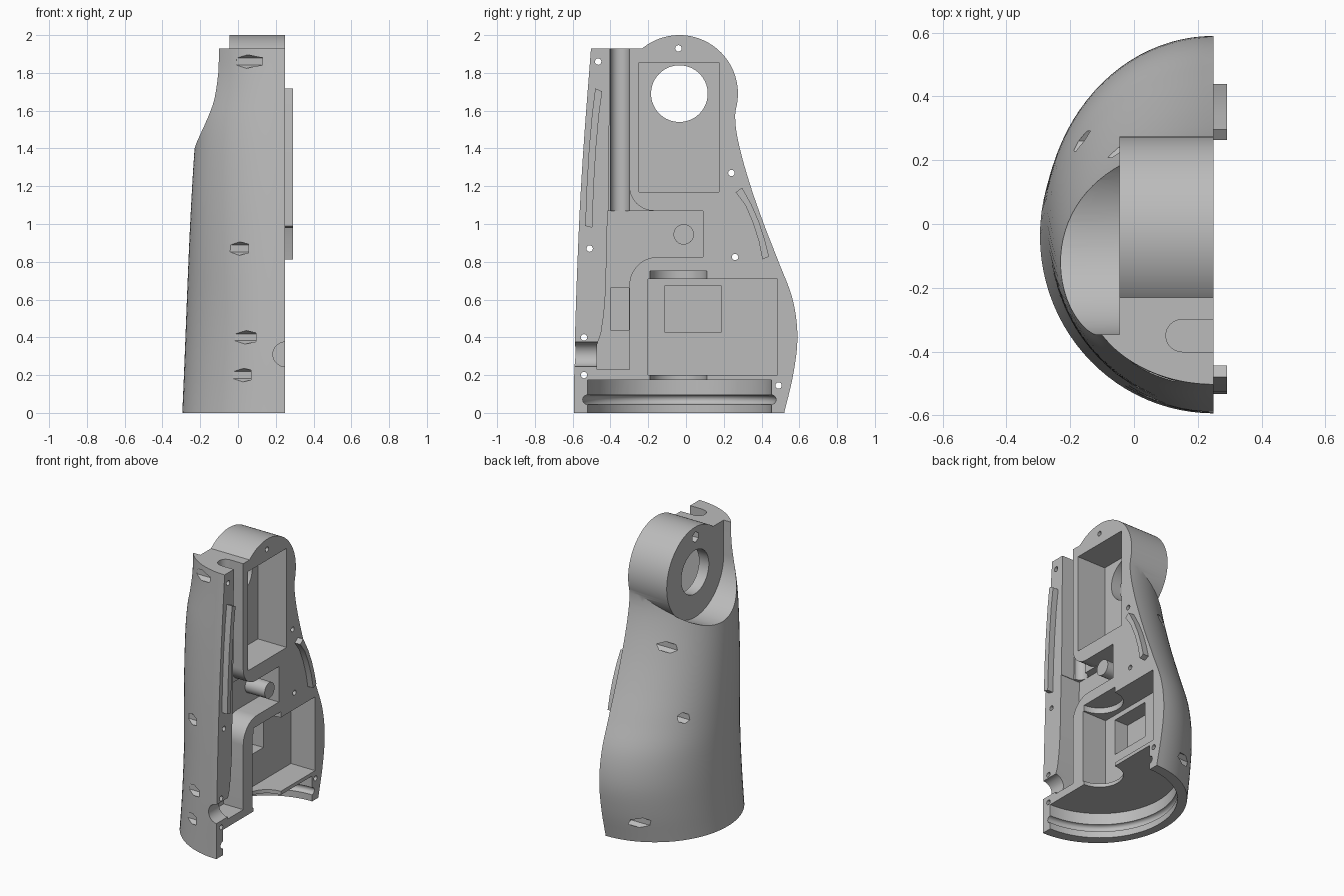
import bpy, bmesh
from math import sin, cos, pi, radians

if "Cube" in bpy.data.objects:
    bpy.data.objects.remove(bpy.data.objects["Cube"])

grey = bpy.data.materials.new("plain_grey")
grey.use_nodes = True
grey.diffuse_color = (0.5, 0.5, 0.5, 1)
grey.node_tree.nodes["Principled BSDF"].inputs["Base Color"].default_value = (0.5, 0.5, 0.5, 1)

FACE = 0.25          # x of the flat joint face
OUT = 0.32           # cutters end beyond the joint face
EYE = (-0.035, 1.69)  # centre of the upper joint (y, z)


def make(name, bm):
    bmesh.ops.recalc_face_normals(bm, faces=bm.faces)
    mesh = bpy.data.meshes.new(name)
    bm.to_mesh(mesh)
    bm.free()
    mesh.materials.append(grey)
    ob = bpy.data.objects.new(name, mesh)
    bpy.context.collection.objects.link(ob)
    return ob


def prism(name, pts, lo, hi, axis="x"):
    """Extrude a 2D outline from lo to hi along an axis."""
    place = {"x": lambda a, b, t: (t, a, b),
             "y": lambda a, b, t: (a, t, b),
             "z": lambda a, b, t: (a, b, t)}[axis]
    bm = bmesh.new()
    rings = [[bm.verts.new(place(a, b, t)) for a, b in pts] for t in (lo, hi)]
    n = len(pts)
    for ring in rings:
        bm.faces.new(ring)
    for i in range(n):
        j = (i + 1) % n
        bm.faces.new((rings[0][i], rings[0][j], rings[1][j], rings[1][i]))
    return make(name, bm)


def arc(a, b, r, start, end, n=12):
    return [(a + r * cos(radians(start + (end - start) * i / n)),
             b + r * sin(radians(start + (end - start) * i / n))) for i in range(n + 1)]


def circle(a, b, r, n=64):
    return arc(a, b, r, 90, 450, n)[:-1]


def rect(a0, a1, b0, b1):
    return [(a0, b0), (a1, b0), (a1, b1), (a0, b1)]


def curve(keys, z):
    """Smooth interpolation through (z, value) keys."""
    i = max(k for k in range(len(keys) - 1) if keys[k][0] <= z + 1e-6)

    def slope(k):
        p, q = keys[max(k - 1, 0)], keys[min(k + 1, len(keys) - 1)]
        return (q[1] - p[1]) / (q[0] - p[0])
    (z0, v0), (z1, v1) = keys[i], keys[i + 1]
    h = z1 - z0
    t = (z - z0) / h
    return ((2 * t**3 - 3 * t**2 + 1) * v0 + (t**3 - 2 * t**2 + t) * h * slope(i)
            + (3 * t**2 - 2 * t**3) * v1 + (t**3 - t**2) * h * slope(i + 1))


def combine(body, tool, operation="DIFFERENCE"):
    mod = body.modifiers.new("cut", "BOOLEAN")
    mod.operation = operation
    mod.solver = "EXACT"
    mod.object = tool
    bpy.context.view_layer.objects.active = body
    bpy.ops.object.modifier_apply(modifier=mod.name)
    bpy.data.objects.remove(tool)


# Outer shell: half-elliptical sections lofted upward
front = [(0, -0.594), (0.4, -0.588), (1, -0.566), (1.4, -0.543), (1.93, -0.503)]
back = [(0, 0.52), (0.2, 0.567), (0.4, 0.59), (0.6, 0.565), (0.8, 0.49), (1, 0.412),
        (1.2, 0.342), (1.4, 0.285), (1.55, 0.26), (1.69, 0.27), (1.8, 0.245), (1.93, 0.14)]
depth = [(0, 0.545), (1.4, 0.48), (1.93, 0.41)]
bm = bmesh.new()
rings = []
LEVELS = 44
for k in range(LEVELS + 1):
    z = 1.93 * k / LEVELS
    f, b, d = curve(front, z), curve(back, z), curve(depth, z)
    mid, half = (f + b) / 2, (b - f) / 2
    pts = [(OUT, f)] + [(FACE - d * sin(pi * i / 48), mid - half * cos(pi * i / 48))
                        for i in range(49)] + [(OUT, b)]
    rings.append([bm.verts.new((x, y, z)) for x, y in pts])
for lower, upper in zip(rings, rings[1:]):
    for i in range(len(lower)):
        j = (i + 1) % len(lower)
        bm.faces.new((lower[i], lower[j], upper[j], upper[i]))
bm.faces.new(rings[0])
bm.faces.new(rings[-1])
shell = make("half_shell", bm)

# Upper joint boss, its outer recess, and the flat joint face
combine(shell, prism("boss", circle(*EYE, 0.31, 96), -0.1, OUT), "UNION")
combine(shell, prism("recess", arc(*EYE, 0.312, 180, 360, 48) + [(0.277, 2.2), (-0.347, 2.2)],
                     -0.6, -0.045))
combine(shell, prism("trim", rect(-1, 1, -1, 3), FACE, 1))

# Upper pocket and round opening
combine(shell, prism("upper_pocket", rect(-0.25, 0.175, 1.17, 1.855), 0.03, OUT))
combine(shell, prism("eye", circle(*EYE, 0.15), -0.2, OUT))

# Lower pocket with inner window and round relief above and below
combine(shell, prism("lower_pocket", rect(-0.2, 0.485, 0.2, 0.71), 0.065, OUT))
combine(shell, prism("window", rect(-0.11, 0.185, 0.425, 0.675), -0.04, 0.1))
combine(shell, prism("relief", circle(FACE, -0.04, 0.15), 0.15, 0.75, "z"))

# Round base socket with ring groove
combine(shell, prism("socket", circle(FACE, EYE[0], 0.487, 128), -0.1, 0.175, "z"))
bpy.ops.mesh.primitive_torus_add(location=(FACE, EYE[0], 0.07), major_radius=0.487,
                                 minor_radius=0.025, major_segments=128, minor_segments=16)
combine(shell, bpy.context.object)

# Cable channel: side branch, round-floored riser, deep well and front entry
branch = ([(-0.415, 1.07), (0.09, 1.07), (0.09, 0.825)] + arc(-0.15, 0.675, 0.15, 90, 180)
          + [(-0.3, 0.23), (-0.47, 0.23), (-0.47, 0.365), (-0.45, 0.42), (-0.435, 0.52),
             (-0.425, 0.65)])
combine(shell, prism("branch", branch, 0.1, OUT))
riser = ([(-0.4, 2.1), (-0.3, 2.1)] + arc(-0.17, 1.2, 0.13, 180, 270)
         + [(-0.17, 1.0), (-0.412, 1.0)])
combine(shell, prism("riser", riser, 0.15, OUT))
combine(shell, prism("riser_floor", circle(0.15, -0.35, 0.0499, 48), 0.7, 2.1, "z"))
combine(shell, prism("well", rect(-0.4, -0.302, 0.44, 0.66), 0.02, 0.2))
combine(shell, prism("entry", circle(FACE, 0.31, 0.065, 48), -0.8, -0.4, "y"))

# Screw holes with hexagonal nut pockets: y, z, pocket floor x
for y, z, floor in [(-0.465, 1.86, 0.13), (-0.51, 0.87, 0.055), (-0.54, 0.4, 0.095),
                    (-0.54, 0.2, 0.07), (0.24, 1.27, 0.09), (0.26, 0.825, 0.0),
                    (0.49, 0.145, 0.1), (-0.04, 1.93, 0.05)]:
    combine(shell, prism("screw", circle(y, z, 0.017, 16), -0.7, OUT))
    combine(shell, prism("nut", circle(y, z, 0.036, 6), -0.7, floor))

# Peg in the side branch
peg = prism("cable_peg", circle(-0.012, 0.945, 0.054, 40), 0.09, FACE)


# Raised alignment ribs on the joint face
def rib(name, centre, width):
    left = [(y - width / 2, z - dz) for y, z, dz in centre]
    right = [(y + width / 2, z + dz) for y, z, dz in centre]
    return prism(name, left + right[::-1], FACE - 0.02, 0.292)


front_rib = rib("front_rib", [(-0.515, 0.985, -0.005), (-0.507, 1.2, 0), (-0.495, 1.4, 0),
                              (-0.479, 1.58, 0), (-0.462, 1.71, -0.008)], 0.037)
back_rib = rib("back_rib", [(0.422, 0.82, 0.008), (0.402, 0.91, 0), (0.37, 1.01, 0),
                            (0.331, 1.1, 0), (0.28, 1.18, 0.012)], 0.034)

# Smooth rounded surfaces, crisp edges
for ob in (shell, peg, front_rib, back_rib):
    bpy.ops.object.select_all(action="DESELECT")
    ob.select_set(True)
    bpy.context.view_layer.objects.active = ob
    bpy.ops.object.shade_smooth_by_angle(angle=radians(25))
